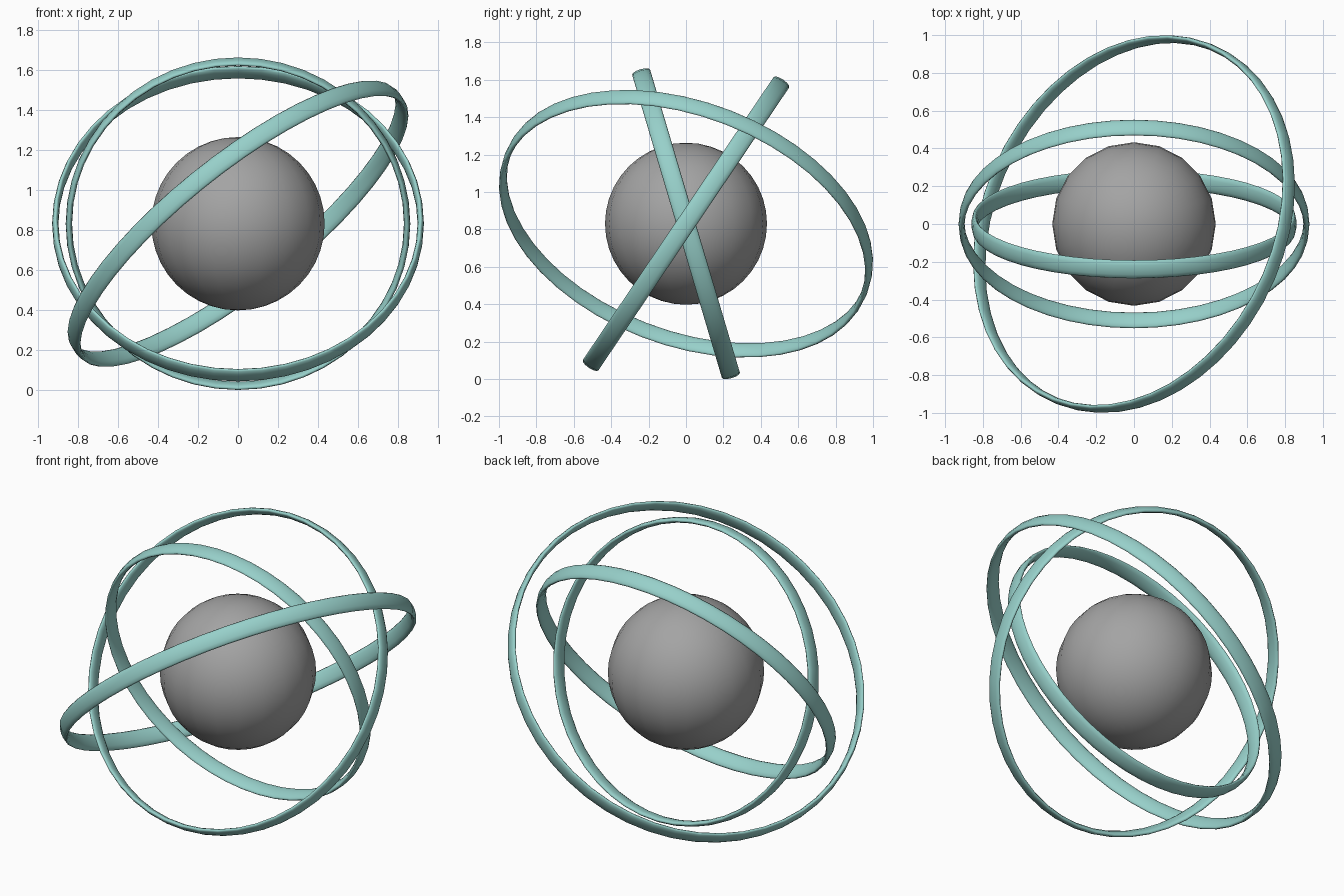
import bpy
import bmesh
import math
from mathutils import Vector

if "Cube" in bpy.data.objects:
    bpy.data.objects.remove(bpy.data.objects["Cube"])

CENTRE = Vector((0, 0, 0.83))


def material(name, rgb):
    mat = bpy.data.materials.new(name)
    mat.diffuse_color = (*rgb, 1)
    mat.use_nodes = True
    mat.node_tree.nodes["Principled BSDF"].inputs["Base Color"].default_value = mat.diffuse_color
    return mat


teal = material("pale_teal", (0.31, 0.63, 0.59))
grey = material("mid_grey", (0.37, 0.37, 0.37))


def finish(name, bm, mat):
    mesh = bpy.data.meshes.new(name)
    bmesh.ops.recalc_face_normals(bm, faces=bm.faces)
    for face in bm.faces:
        face.smooth = True
    bm.to_mesh(mesh)
    bm.free()
    mesh.materials.append(mat)
    obj = bpy.data.objects.new(name, mesh)
    obj.location = CENTRE
    bpy.context.collection.objects.link(obj)
    return obj


def ring(name, radius, normal, thick=0.016, half_width=0.05, major=48, minor=12):
    """Torus with a flattened oval section, its axis along normal."""
    bm = bmesh.new()
    loops = []
    for i in range(major):
        a = math.tau * i / major
        loop = []
        for j in range(minor):
            b = math.tau * j / minor
            r = radius + thick * math.cos(b)
            loop.append(bm.verts.new((r * math.cos(a), r * math.sin(a),
                                      half_width * math.sin(b))))
        loops.append(loop)
    for i in range(major):
        p, q = loops[i], loops[(i + 1) % major]
        for j in range(minor):
            k = (j + 1) % minor
            bm.faces.new((p[j], q[j], q[k], p[k]))
    obj = finish(name, bm, teal)
    obj.rotation_mode = 'QUATERNION'
    obj.rotation_quaternion = Vector((0, 0, 1)).rotation_difference(Vector(normal))
    return obj


# Central ball
bm = bmesh.new()
bmesh.ops.create_uvsphere(bm, u_segments=20, v_segments=20, radius=0.433)
finish("central_ball", bm, grey)

# Three nested rings, each tilted differently
lean_a, lean_b = math.radians(16.5), math.radians(-34)
ring("inner_ring", 0.845, (0, math.cos(lean_a), math.sin(lean_a)))
ring("middle_ring", 0.913, (0, math.cos(lean_b), math.sin(lean_b)))
ring("outer_ring", 1.022, (-0.598, 0.287, 0.749))
